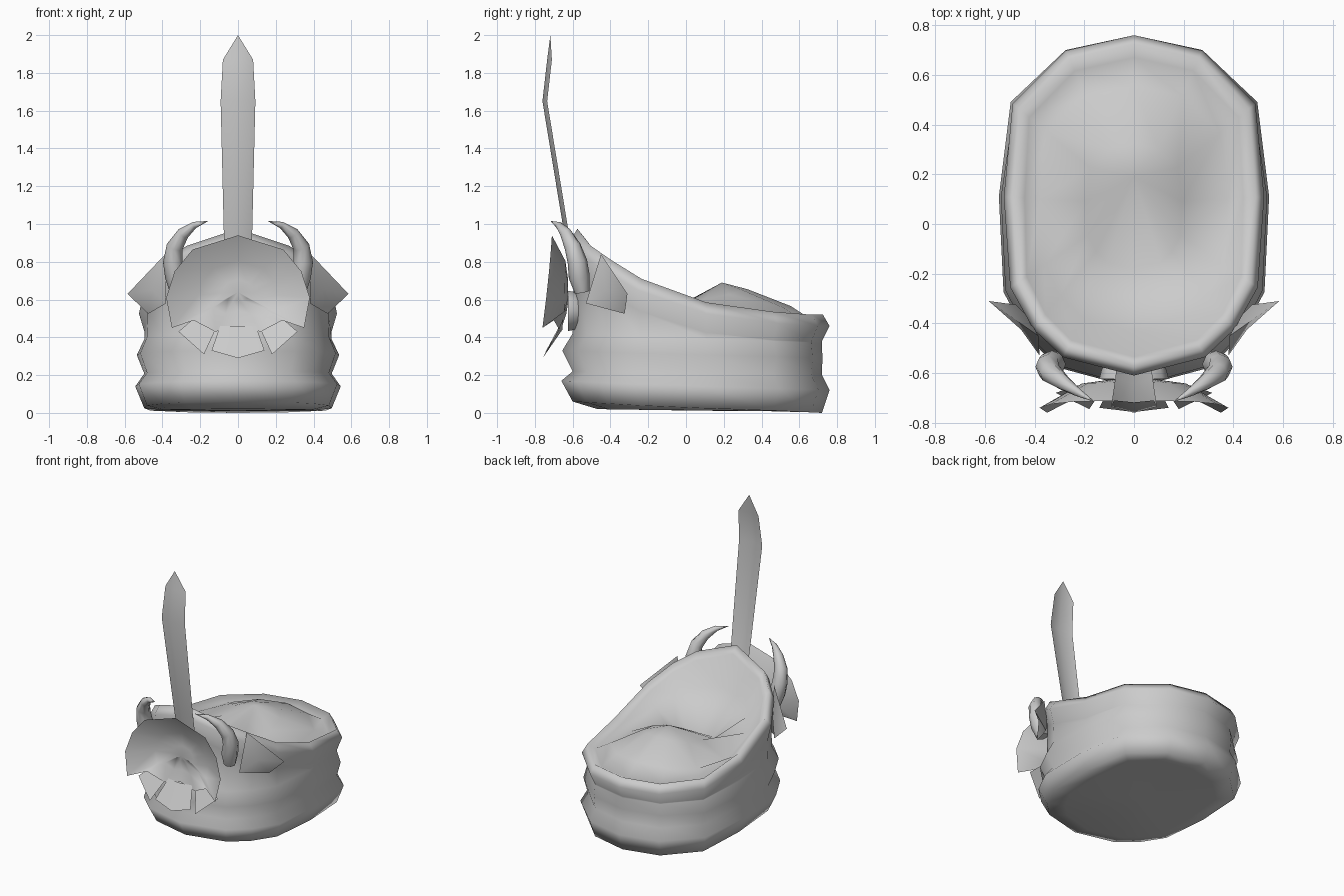
import bpy, math
from mathutils import Vector

if "Cube" in bpy.data.objects:
    bpy.data.objects.remove(bpy.data.objects["Cube"])

grey = bpy.data.materials.new("light_grey")
grey.diffuse_color = (0.6, 0.6, 0.6, 1)
grey.use_nodes = True
grey.node_tree.nodes["Principled BSDF"].inputs["Base Color"].default_value = grey.diffuse_color


def make(name, verts, faces, angle=60):
    me = bpy.data.meshes.new(name)
    me.from_pydata(verts, [], faces)
    me.materials.append(grey)
    me.validate()
    ob = bpy.data.objects.new(name, me)
    bpy.context.collection.objects.link(ob)
    bpy.ops.object.select_all(action='DESELECT')
    ob.select_set(True)
    bpy.context.view_layer.objects.active = ob
    bpy.ops.object.mode_set(mode='EDIT')
    bpy.ops.mesh.select_all(action='SELECT')
    bpy.ops.mesh.normals_make_consistent(inside=False)
    bpy.ops.object.mode_set(mode='OBJECT')
    bpy.ops.object.shade_smooth_by_angle(angle=math.radians(angle))
    return ob


def mirrored(name, verts, faces, angle=60):
    for side, s in (("right", 1), ("left", -1)):
        make(side + "_" + name, [(s * x, y, z) for x, y, z in verts], faces, angle)


def full(half):
    # half outline from back to front, closed by mirroring in x
    return list(half) + [(-p[0],) + tuple(p[1:]) for p in half[-2:0:-1]]


# Band: rippled wall, tall at the front
# columns: x, y, rim height, how far towards the front (0..1)
columns = full([(0, .76, .52, 0), (.275, .70, .52, .05), (.495, .49, .535, .2),
                (.54, .11, .585, .4), (.52, -.27, .71, .65), (.425, -.45, .81, .82),
                (.30, -.57, .885, .92), (0, -.65, .975, 1)])
n = len(columns)
centre = Vector((0, .08))


def inset(x, y, d):
    v = Vector((x, y)) - centre
    return centre + v * (1 - d / v.length)


def mix(a, b, t):
    return a + (b - a) * t


# rows: back height, front height, back inset, front inset
rows = [(.0, .06, .04, .05), (.12, .17, 0, -.01), (.20, .22, .04, .05),
        (.29, .33, .038, -.005), (.37, .42, .04, .05)]
verts, faces = [], []
for bz, fz, bi, fi in rows:
    for x, y, rim, t in columns:
        d = mix(bi, fi, t)
        if bz == .29:
            d = mix(d, 0, 1 - abs(2 * t - 1))
        p = inset(x, y, d)
        verts.append((p.x, p.y, mix(bz, fz, t)))
# groove, bead and inner lip all follow the rim
for bd, fd, bi, fi in ((.14, .19, .04, .055), (.06, .06, 0, .04),
                       (0, 0, .035, .075), (.03, .05, .09, .115)):
    for x, y, rim, t in columns:
        p = inset(x, y, mix(bi, fi, t))
        verts.append((p.x, p.y, rim - mix(bd, fd, t)))

# Crown lining: a low dome behind a valley, sloping up to the front rim
for scale, back, mid, front in ((.70, .565, .51, .72), (.36, .655, .60, .49)):
    for x, y, rim, t in columns:
        z = mix(back, mid, t / .4) if t < .4 else mix(mid, front, (t - .4) / .6)
        verts.append((x * scale, .08 + (y - .08) * scale, z))
total = len(rows) + 6
for r in range(total - 1):
    for i in range(n):
        j = (i + 1) % n
        faces.append((r * n + i, r * n + j, (r + 1) * n + j, (r + 1) * n + i))
verts.append((0, .19, .69))
top = len(verts) - 1
faces += [((total - 1) * n + i, (total - 1) * n + (i + 1) % n, top) for i in range(n)]

# Underside, almost flat, curling up to the front edge
for x, y, rim, t in columns:
    verts.append((x * .75, .08 + (y - .08) * .75, .008 + .012 * t))
verts.append((0, .05, .012))
for i in range(n):
    j = (i + 1) % n
    faces += [(j, i, top + 1 + i, top + 1 + j), (top + 1 + j, top + 1 + i, top + 1 + n)]
make("crown_band", verts, faces, 180)

# Tall blade: bowed strip bent near its top
verts, faces = [], []
profile = [(.07, -.60, .72), (.075, -.645, .95), (.092, -.76, 1.65), (.08, -.735, 1.87)]
for w, y, z in profile:
    verts += [(-w, y + .025, z), (0, y, z), (w, y + .025, z)]
for r in range(len(profile) - 1):
    for c in range(2):
        a = r * 3 + c
        faces.append((a, a + 1, a + 4, a + 3))
verts.append((0, -.718, 2.0))
faces += [(9, 10, 12), (10, 11, 12)]
make("tall_blade", verts, faces)

# Front shield: dish with its edge forward and a small raised middle
rim = full([(0, -.71, .94), (.24, -.715, .865), (.335, -.725, .75), (.38, -.74, .61),
            (.35, -.76, .45), (.235, -.70, .49), (.12, -.665, .43), (0, -.655, .46)])
m = len(rim)
mid = Vector((0, -.62, .64))
verts = [tuple(v) for v in rim]
for k, y in ((.55, -.63), (.22, -.62)):
    for v in rim:
        p = mid.lerp(Vector(v), k)
        verts.append((p.x, mix(y, v[1], k * .2), p.z))
verts.append((0, -.645, .64))
faces = []
for r in range(2):
    for i in range(m):
        j = (i + 1) % m
        faces.append((r * m + i, r * m + j, (r + 1) * m + j, (r + 1) * m + i))
faces += [(2 * m + i, 2 * m + (i + 1) % m, 3 * m) for i in range(m)]
make("front_shield", verts, faces, 180)

# Boss joining the shield to the band
verts, faces = [], []
for y, r, z in ((-.625, .14, .54), (-.585, .13, .54), (-.54, .09, .53)):
    for i in range(10):
        a = math.tau * i / 10
        verts.append((r * math.cos(a), y, z + .8 * r * math.sin(a)))
for r in range(2):
    for i in range(10):
        j = (i + 1) % 10
        faces.append((r * 10 + i, r * 10 + j, r * 10 + 10 + j, r * 10 + 10 + i))
make("shield_boss", verts, faces)

# Flaps hanging under the shield
make("centre_flap", [(-.095, -.655, .46), (.095, -.655, .46), (.14, -.74, .33),
                     (0, -.757, .29), (-.14, -.74, .33), (0, -.67, .46)],
     [(0, 5, 3, 4), (5, 1, 2, 3)])
mirrored("side_flap", [(.12, -.655, .44), (.235, -.65, .50), (.315, -.68, .43),
                       (.18, -.745, .31)], [(0, 1, 2, 3)])

# Curved horns
path = [(.32, -.55, .64, .04), (.33, -.565, .72, .056), (.345, -.575, .80, .052),
        (.335, -.60, .88, .044), (.29, -.635, .95, .033), (.23, -.675, .995, .018),
        (.16, -.715, 1.015, .001)]
sides = 8
verts, faces = [], []
for k, (x, y, z, r) in enumerate(path):
    a, b = path[max(k - 1, 0)], path[min(k + 1, len(path) - 1)]
    tangent = (Vector(b[:3]) - Vector(a[:3])).normalized()
    u = tangent.cross(Vector((0, 1, 0))).normalized()
    w = tangent.cross(u)
    for i in range(sides):
        t = math.tau * i / sides
        verts.append(tuple(Vector((x, y, z)) + r * (math.cos(t) * u + math.sin(t) * w)))
for k in range(len(path) - 1):
    for i in range(sides):
        j = (i + 1) % sides
        faces.append((k * sides + i, k * sides + j, (k + 1) * sides + j, (k + 1) * sides + i))
faces.append(tuple(range(sides)))
mirrored("horn", verts, faces)

# Pointed side fins
mirrored("side_fin", [(.385, -.45, .84), (.585, -.31, .63), (.475, -.325, .525),
                      (.38, -.53, .58), (.455, -.425, .65), (.43, -.37, .64)],
         [(0, 4, 1), (1, 4, 2), (2, 4, 3), (3, 4, 0),
          (0, 1, 5), (1, 2, 5), (2, 3, 5), (3, 0, 5)], 60)
